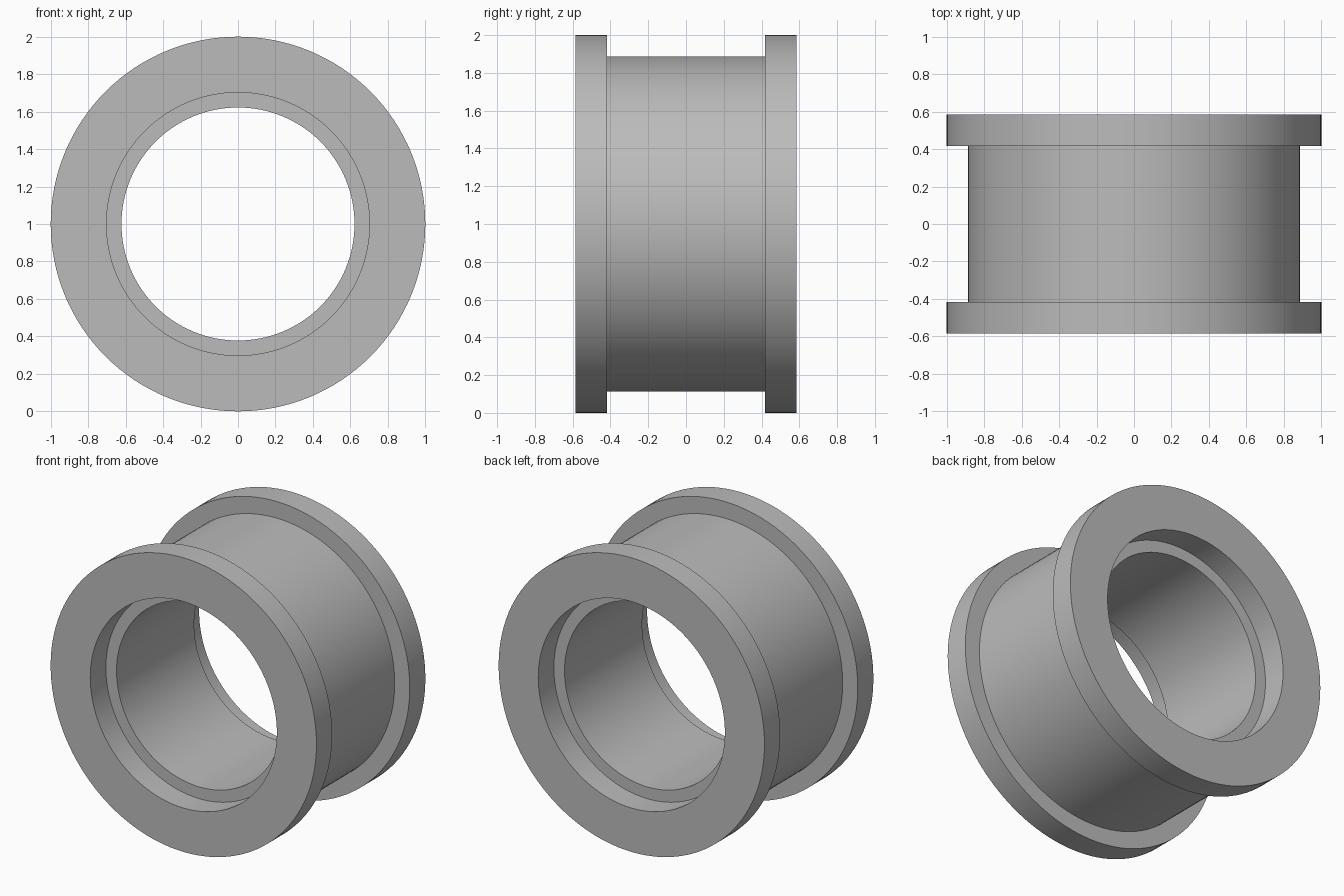
import bpy, bmesh, math

if "Cube" in bpy.data.objects:
    bpy.data.objects.remove(bpy.data.objects["Cube"])

SEGMENTS = 128
HALF_LENGTH, FLANGE_INNER = 0.585, 0.417
R_FLANGE, R_BODY, R_RECESS, R_BORE = 1.0, 0.887, 0.702, 0.622

grey = bpy.data.materials.new("plain grey")
grey.diffuse_color = (0.5, 0.5, 0.5, 1)
grey.use_nodes = True
grey.node_tree.nodes["Principled BSDF"].inputs["Base Color"].default_value = grey.diffuse_color


def revolve(name, profile):
    """Spin a closed (radius, y) profile around the y axis, centred at z = 1."""
    bm = bmesh.new()
    rings = []
    for i in range(SEGMENTS):
        a = 2 * math.pi * i / SEGMENTS
        rings.append([bm.verts.new((r * math.cos(a), y, 1 + r * math.sin(a)))
                      for r, y in profile])
    n = len(profile)
    for i in range(SEGMENTS):
        a, b = rings[i], rings[(i + 1) % SEGMENTS]
        for j in range(n):
            k = (j + 1) % n
            bm.faces.new((a[j], a[k], b[k], b[j]))
    bmesh.ops.recalc_face_normals(bm, faces=bm.faces)
    mesh = bpy.data.meshes.new(name)
    bm.to_mesh(mesh)
    bm.free()
    mesh.materials.append(grey)
    obj = bpy.data.objects.new(name, mesh)
    bpy.context.collection.objects.link(obj)
    bpy.context.view_layer.objects.active = obj
    obj.select_set(True)
    bpy.ops.object.shade_smooth_by_angle(angle=math.radians(30))
    obj.select_set(False)
    return obj


# Back half of the section: bore, recess, flange and body; mirrored for the front
half = [(R_BORE, FLANGE_INNER), (R_RECESS, FLANGE_INNER),
        (R_RECESS, HALF_LENGTH), (R_FLANGE, HALF_LENGTH),
        (R_FLANGE, FLANGE_INNER), (R_BODY, FLANGE_INNER)]
revolve("flanged_bushing", half + [(r, -y) for r, y in reversed(half)])
